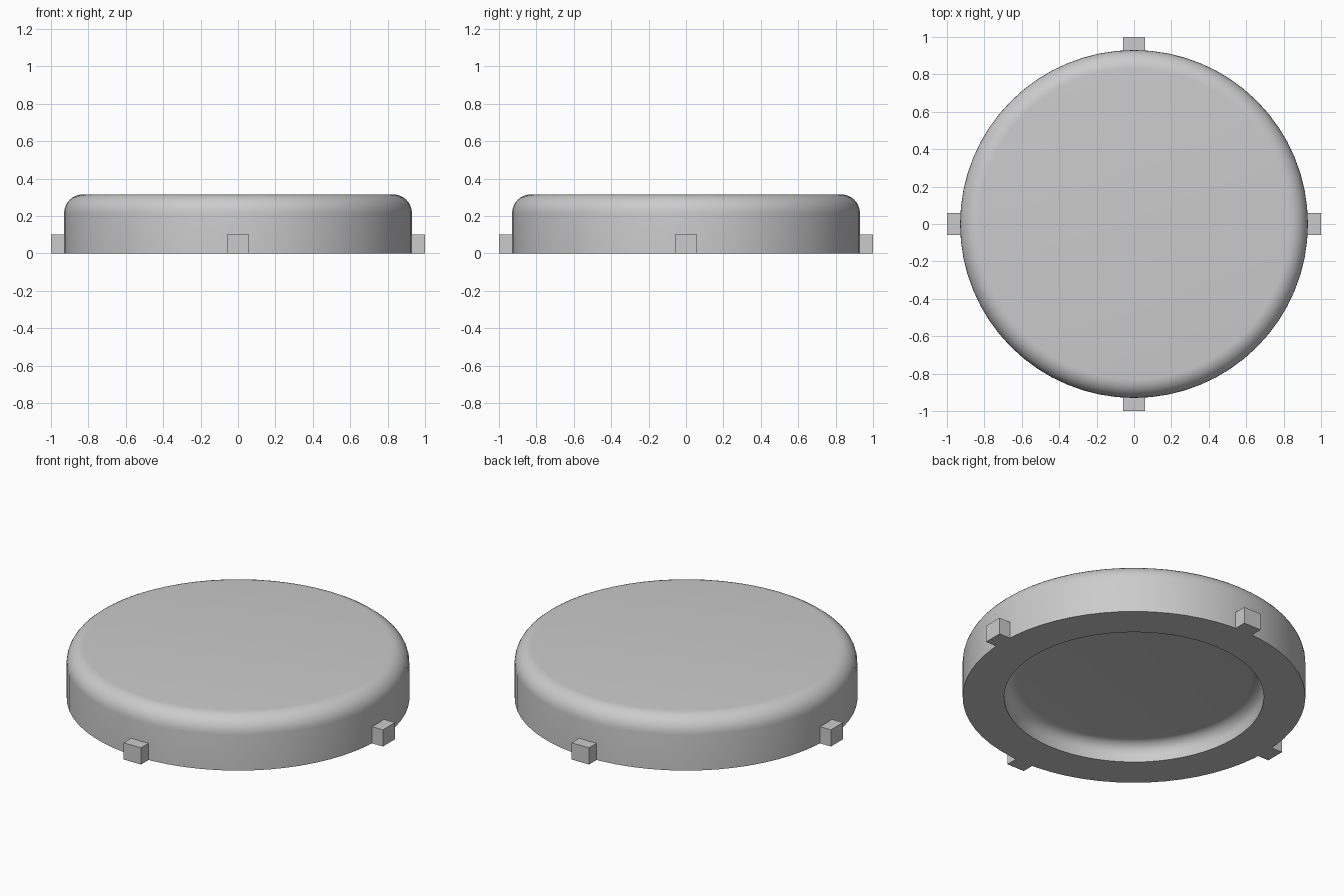
import bpy, math

cube = bpy.data.objects.get("Cube")
if cube:
    bpy.data.objects.remove(cube, do_unlink=True)

grey = bpy.data.materials.new("plain_grey")
grey.use_nodes = True
colour = (0.6, 0.6, 0.6, 1)
grey.diffuse_color = colour
grey.node_tree.nodes["Principled BSDF"].inputs["Base Color"].default_value = colour

SIDES = 64
RADIUS, HEIGHT, FILLET = 0.93, 0.315, 0.1
RECESS_RADIUS, RECESS_DEPTH, RECESS_FILLET = 0.705, 0.11, 0.07


def add_object(name, verts, faces):
    mesh = bpy.data.meshes.new(name)
    mesh.from_pydata(verts, [], faces)
    mesh.materials.append(grey)
    obj = bpy.data.objects.new(name, mesh)
    bpy.context.collection.objects.link(obj)
    return obj


def rounded_corner(radius, top, fillet, steps=8):
    """Quarter arc from the vertical wall to the flat top."""
    angles = [math.pi / 2 * i / steps for i in range(steps + 1)]
    return [(radius - fillet + fillet * math.cos(a),
             top - fillet + fillet * math.sin(a)) for a in angles]


# Lid: profile from the recess ceiling, round the rim, to the top
inner = rounded_corner(RECESS_RADIUS, RECESS_DEPTH, RECESS_FILLET)[::-1]
outer = rounded_corner(RADIUS, HEIGHT, FILLET)
profile = inner + [(RECESS_RADIUS, 0), (RADIUS, 0)] + outer
verts = [(r * math.cos(2 * math.pi * s / SIDES), r * math.sin(2 * math.pi * s / SIDES), z)
         for r, z in profile for s in range(SIDES)]
faces = []
for ring in range(len(profile) - 1):
    a, b = ring * SIDES, (ring + 1) * SIDES
    for s in range(SIDES):
        t = (s + 1) % SIDES
        faces.append((a + s, a + t, b + t, b + s))
last = (len(profile) - 1) * SIDES
faces.append(tuple(reversed(range(SIDES))))
faces.append(tuple(range(last, last + SIDES)))
lid = add_object("round_lid", verts, faces)
bpy.context.view_layer.objects.active = lid
lid.select_set(True)
bpy.ops.object.shade_smooth_by_angle(angle=math.radians(30))
lid.select_set(False)

# Four small tabs around the foot of the wall
for i, side in enumerate(("left", "back", "right", "front")):
    bpy.ops.mesh.primitive_cube_add(size=1)
    tab = bpy.context.object
    tab.name = side + "_tab"
    for v in tab.data.vertices:
        v.co.x = 0.955 + v.co.x * 0.09
        v.co.y *= 0.115
        v.co.z = (v.co.z + 0.5) * 0.1
    tab.rotation_euler.z = i * math.pi / 2
    tab.data.materials.append(grey)
